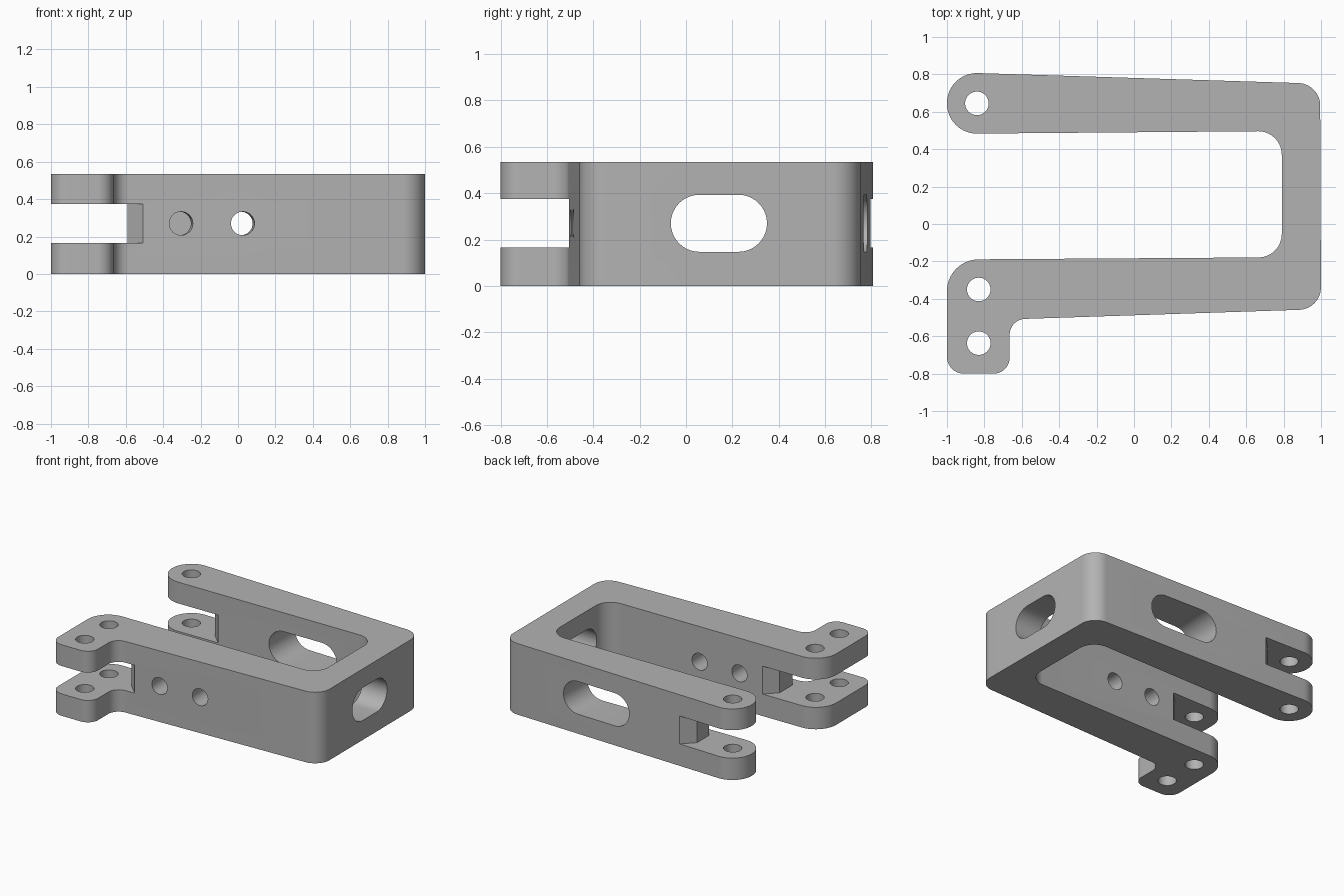
import bpy
import bmesh
import math
from mathutils import Vector, Matrix

HEIGHT = 0.535
MID = 0.27

cube = bpy.data.objects.get("Cube")
if cube:
    bpy.data.objects.remove(cube, do_unlink=True)

grey = bpy.data.materials.new("satin grey")
grey.use_nodes = True
colour = (0.45, 0.45, 0.45, 1)
grey.diffuse_color = colour
grey.node_tree.nodes["Principled BSDF"].inputs["Base Color"].default_value = colour


def rounded(corners, steps=12):
    """Round each (x, y, radius) corner of a closed outline."""
    points = []
    for i, (x, y, r) in enumerate(corners):
        p = Vector((x, y))
        a = (Vector(corners[i - 1][:2]) - p).normalized()
        b = (Vector(corners[(i + 1) % len(corners)][:2]) - p).normalized()
        half = math.acos(a.dot(b)) / 2
        centre = p + (a + b).normalized() * (r / math.sin(half))
        start = p + a * (r / math.tan(half)) - centre
        end = p + b * (r / math.tan(half)) - centre
        for k in range(steps + 1):
            points.append(centre + start.lerp(end, k / steps).normalized() * r)
    return points


def prism(name, points, low, high):
    """Solid between two heights from an anticlockwise outline."""
    bm = bmesh.new()
    lower = [bm.verts.new((p[0], p[1], low)) for p in points]
    upper = [bm.verts.new((p[0], p[1], high)) for p in points]
    bm.faces.new(lower[::-1])
    bm.faces.new(upper)
    for i in range(len(points)):
        bm.faces.new((lower[i - 1], lower[i], upper[i], upper[i - 1]))
    bm.normal_update()
    mesh = bpy.data.meshes.new(name)
    bm.to_mesh(mesh)
    bm.free()
    mesh.materials.append(grey)
    obj = bpy.data.objects.new(name, mesh)
    bpy.context.collection.objects.link(obj)
    return obj


def capsule(length, radius, steps=20):
    """Oval outline; a length of twice the radius gives a circle."""
    reach = length / 2 - radius
    points = []
    for side in (1, -1):
        for k in range(steps + (reach > 0)):
            a = math.pi * k / steps - math.pi / 2
            points.append((side * (reach + radius * math.cos(a)), side * radius * math.sin(a)))
    return points


def cut(body, cutter):
    cutter.hide_render = True
    mod = body.modifiers.new("cut", 'BOOLEAN')
    mod.operation = 'DIFFERENCE'
    mod.solver = 'EXACT'
    mod.object = cutter
    bpy.context.view_layer.objects.active = body
    bpy.ops.object.modifier_apply(modifier=mod.name)
    bpy.data.objects.remove(cutter, do_unlink=True)


def drill(body, name, location, length, radius, turn=None):
    """Cut a round or oval hole; turn aims it sideways through a wall."""
    tool = prism(name, capsule(length, radius), -0.3, 0.3)
    rotation = Matrix.Identity(4)
    if turn is not None:
        rotation = Matrix.Rotation(turn, 4, 'Z') @ Matrix.Rotation(math.pi / 2, 4, 'X')
    tool.data.transform(Matrix.Translation(location) @ rotation)
    cut(body, tool)


# U-shaped bracket with a hooked front arm
bracket = prism("bracket", rounded([
    (-1, 0.812, 0.16), (-1, 0.482, 0.16),
    (0.79, 0.497, 0.125), (0.79, -0.178, 0.125),
    (-1, -0.19, 0.17), (-1, -0.8, 0.09),
    (-0.665, -0.8, 0.085), (-0.665, -0.51, 0.085),
    (1, -0.455, 0.12), (0.995, 0.75, 0.12)]), 0, HEIGHT)

# Fork gap in both arms, ending in a chamfered nose
gap = [(-1.2, -1), (-0.505, -1)]
for low, high in ((-0.507, -0.185), (0.485, 0.797)):
    gap += [(-0.505, low), (-0.59, low + 0.085), (-0.59, high - 0.085), (-0.505, high)]
gap += [(-0.505, 1), (-1.2, 1)]
cut(bracket, prism("fork_gap", gap, 0.165, 0.375))

# Upright pin holes through the forks
for x, y in ((-0.84, 0.645), (-0.83, -0.35), (-0.83, -0.637)):
    for z in (0, HEIGHT):
        drill(bracket, "pin_hole", (x, y, z), 0.126, 0.063)

# Round holes through the front arm
for x in (-0.31, 0.02):
    drill(bracket, "arm_hole", (x, -0.33, MID), 0.126, 0.063, 0.033)

# Oval windows in the back arm and the end wall
drill(bracket, "arm_window", (0.2, 0.64, MID), 0.56, 0.123, -0.033)
drill(bracket, "end_window", (0.9, 0.142, MID), 0.415, 0.123, math.pi / 2)

bpy.ops.object.select_all(action='DESELECT')
bracket.select_set(True)
bpy.context.view_layer.objects.active = bracket
bpy.ops.object.shade_smooth_by_angle(angle=math.radians(30))
